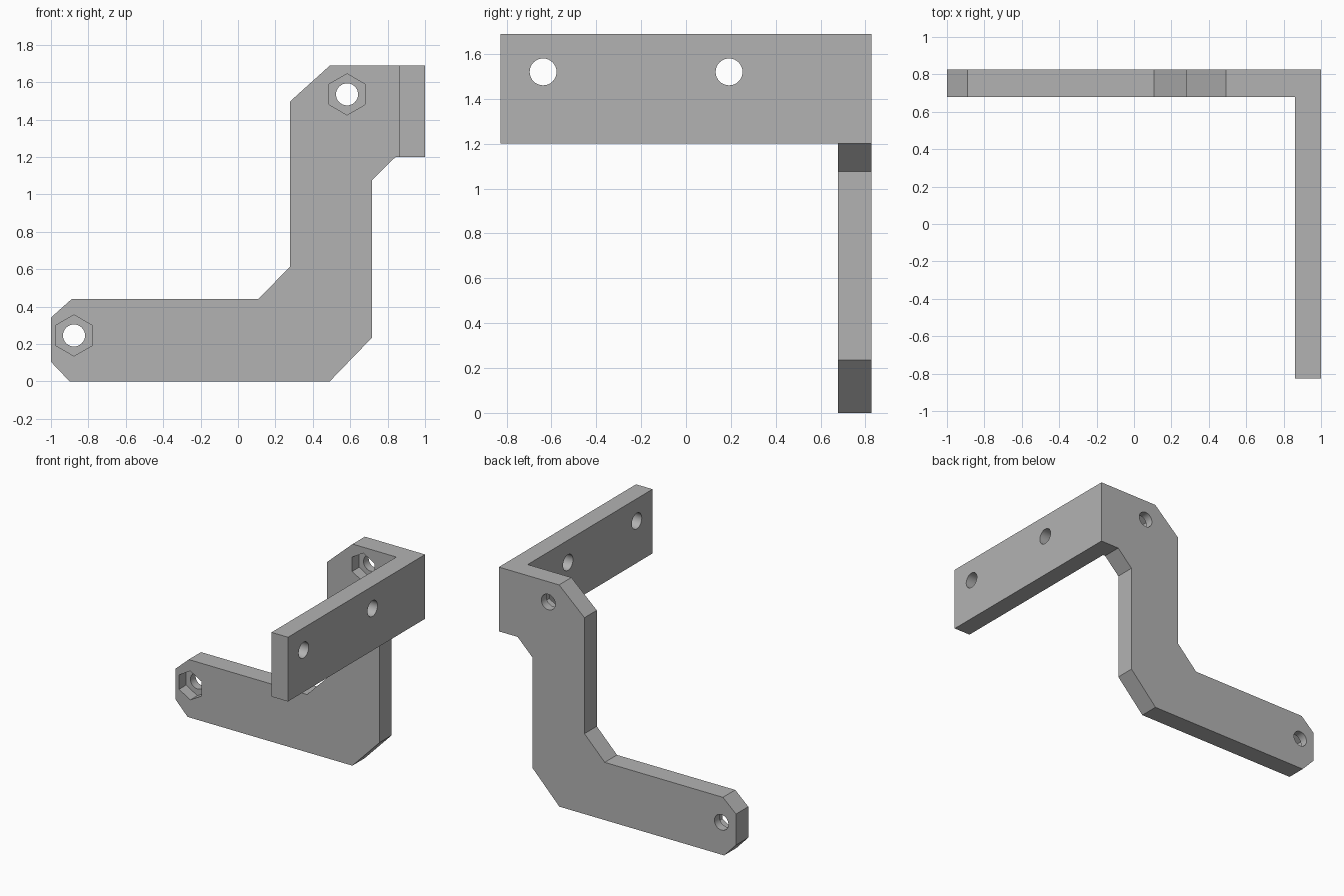
import bpy, bmesh, math
from mathutils import Matrix, Vector

cube = bpy.data.objects.get("Cube")
if cube:
    bpy.data.objects.remove(cube, do_unlink=True)

grey = bpy.data.materials.new("plain grey")
grey.use_nodes = True
grey.diffuse_color = (0.45, 0.45, 0.45, 1)
grey.node_tree.nodes["Principled BSDF"].inputs["Base Color"].default_value = (0.45, 0.45, 0.45, 1)

BACK, INNER = 0.826, 0.678      # arm plate, back and front face
TOP, LEDGE = 1.69, 1.2          # flange height range
FLANGE_X = 0.861                # flange inner face


def make(name, bm):
    bmesh.ops.recalc_face_normals(bm, faces=bm.faces)
    mesh = bpy.data.meshes.new(name)
    bm.to_mesh(mesh)
    bm.free()
    mesh.materials.append(grey)
    obj = bpy.data.objects.new(name, mesh)
    bpy.context.collection.objects.link(obj)
    return obj


def extruded(name, outline, y0, y1):
    bm = bmesh.new()
    face = bm.faces.new([bm.verts.new((x, y0, z)) for x, z in outline])
    geom = bmesh.ops.extrude_face_region(bm, geom=[face])["geom"]
    bmesh.ops.translate(bm, vec=(0, y1 - y0, 0),
                        verts=[v for v in geom if isinstance(v, bmesh.types.BMVert)])
    return make(name, bm)


def prism(name, sides, radius, depth, center, axis):
    bm = bmesh.new()
    turn = Matrix.Rotation(math.pi / 2, 4, 'X' if axis == 'Y' else 'Y')
    bmesh.ops.create_cone(bm, cap_ends=True, segments=sides, radius1=radius, radius2=radius,
                          depth=depth, matrix=Matrix.Translation(Vector(center)) @ turn)
    return make(name, bm)


def combine(target, other, operation):
    mod = target.modifiers.new(other.name, 'BOOLEAN')
    mod.operation, mod.solver, mod.object = operation, 'EXACT', other
    bpy.context.view_layer.objects.active = target
    bpy.ops.object.modifier_apply(modifier=mod.name)
    bpy.data.objects.remove(other, do_unlink=True)


# Cranked arm plate with chamfered corners
bracket = extruded("angle_bracket", [
    (-1, 0.105), (-0.9, 0), (0.49, 0), (0.717, 0.235), (0.717, 1.077), (0.842, LEDGE),
    (1, LEDGE), (1, TOP), (0.492, TOP), (0.278, 1.497), (0.278, 0.613), (0.107, 0.44),
    (-0.89, 0.44), (-1, 0.342)], INNER, BACK)

# Mounting flange reaching forward
flange = extruded("flange", [(FLANGE_X, LEDGE), (1, LEDGE), (1, TOP), (FLANGE_X, TOP)],
                  -BACK, BACK)
combine(bracket, flange, 'UNION')

# Arm bolt holes with hexagonal nut pockets on the front
for x, z in ((-0.877, 0.246), (0.583, 1.535)):
    combine(bracket, prism("bolt_hole", 32, 0.059, 0.4, (x, 0.75, z), 'Y'), 'DIFFERENCE')
    combine(bracket, prism("nut_pocket", 6, 0.11, 0.17, (x, INNER, z), 'Y'), 'DIFFERENCE')

# Flange screw holes
for y in (-0.637, 0.192):
    combine(bracket, prism("screw_hole", 32, 0.06, 0.4, (0.93, y, 1.52), 'X'), 'DIFFERENCE')

# Smooth hole walls, crisp plate edges
bpy.ops.object.select_all(action='DESELECT')
bracket.select_set(True)
bpy.context.view_layer.objects.active = bracket
bpy.ops.object.shade_smooth_by_angle(angle=math.radians(30))
